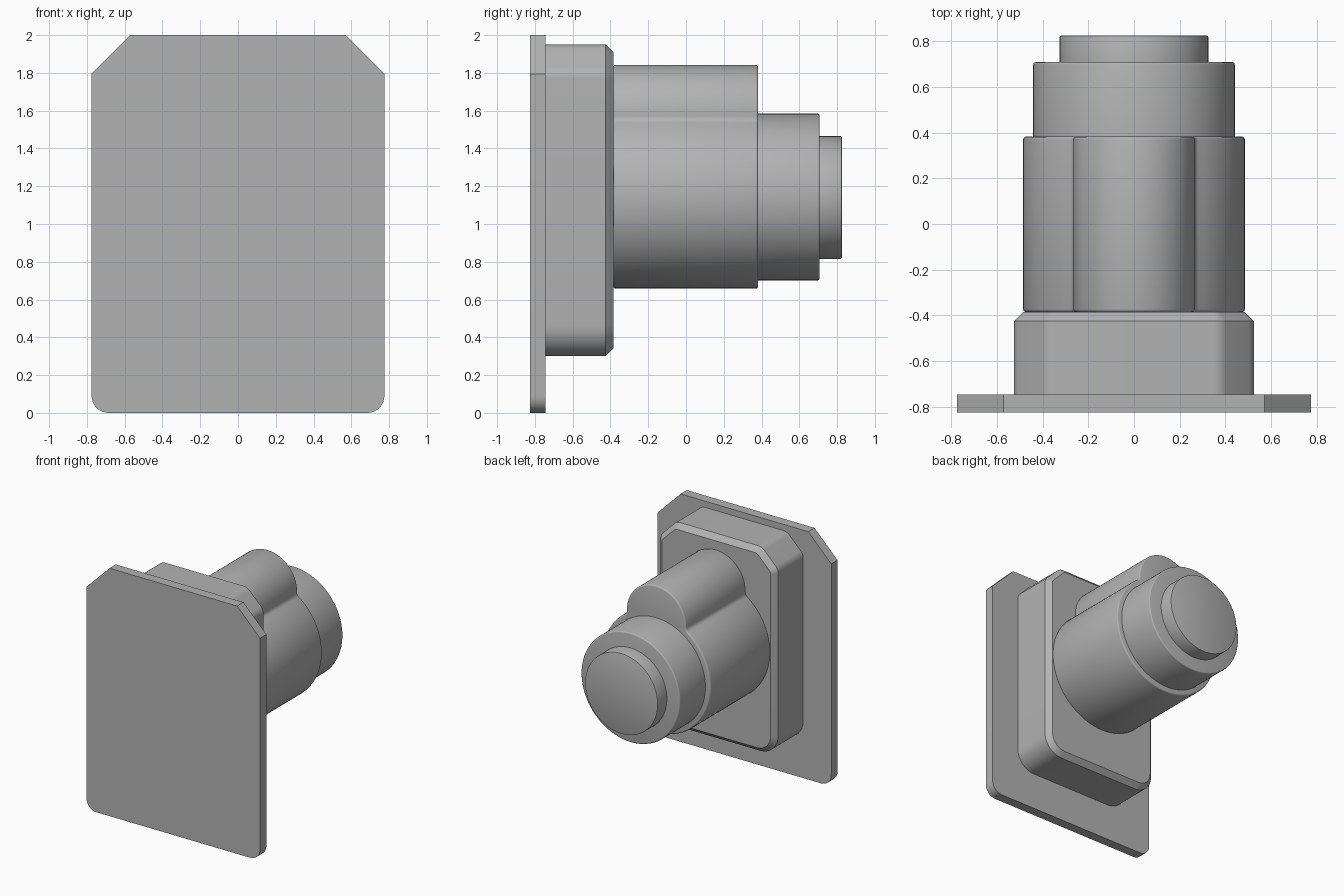
import bpy, bmesh
from math import sin, cos, tan, pi, atan2, acos, hypot
from mathutils import Vector

cube = bpy.data.objects.get("Cube")
if cube:
    bpy.data.objects.remove(cube, do_unlink=True)

# One plain grey finish
grey = bpy.data.materials.new("grey")
grey.use_nodes = True
COLOUR = (0.45, 0.45, 0.45, 1)
grey.diffuse_color = COLOUR
grey.node_tree.nodes["Principled BSDF"].inputs["Base Color"].default_value = COLOUR


def arc(cx, cz, r, a0, a1, n):
    return [(cx + r * cos(a0 + (a1 - a0) * i / n), cz + r * sin(a0 + (a1 - a0) * i / n))
            for i in range(n + 1)]


def rounded(corners):
    """Polygon outline from (x, z, radius) corners, each rounded by its radius."""
    out = []
    for i, (x, z, r) in enumerate(corners):
        p = Vector((x, z))
        if r == 0:
            out.append((x, z))
            continue
        a = (Vector(corners[i - 1][:2]) - p).normalized()
        b = (Vector(corners[(i + 1) % len(corners)][:2]) - p).normalized()
        half = a.angle(b) / 2
        c = p + (a + b).normalized() * r / sin(half)
        start = p + a * r / tan(half) - c
        a0 = atan2(start.y, start.x)
        out += arc(c.x, c.y, r, a0, a0 + pi - 2 * half, 8)
    return out


def prism(name, outline, y0, y1, bevel=0, segments=1, rims=()):
    """Extrude an x-z outline along y and bevel the chosen end rims."""
    bm = bmesh.new()
    base = bm.faces.new([bm.verts.new((x, y0, z)) for x, z in outline])
    new = bmesh.ops.extrude_face_region(bm, geom=[base], use_keep_orig=True)["geom"]
    bmesh.ops.translate(bm, vec=(0, y1 - y0, 0),
                        verts=[v for v in new if isinstance(v, bmesh.types.BMVert)])
    bmesh.ops.recalc_face_normals(bm, faces=bm.faces)
    edges = [e for e in bm.edges for y in rims
             if all(abs(v.co.y - y) < 1e-5 for v in e.verts)]
    if edges:
        bmesh.ops.bevel(bm, geom=edges, offset=bevel, segments=segments,
                        profile=0.5, affect='EDGES')
    mesh = bpy.data.meshes.new(name)
    bm.to_mesh(mesh)
    bm.free()
    mesh.materials.append(grey)
    obj = bpy.data.objects.new(name, mesh)
    bpy.context.collection.objects.link(obj)
    bpy.ops.object.select_all(action='DESELECT')
    obj.select_set(True)
    bpy.context.view_layer.objects.active = obj
    bpy.ops.object.shade_smooth_by_angle(angle=0.68)
    return obj


def panel(w, z0, z1, cut, r_top, r_bottom):
    """Upright panel with cut top corners and round bottom corners."""
    return rounded([(-w, z0, r_bottom), (w, z0, r_bottom), (w, z1 - cut, r_top),
                    (w - cut, z1, r_top), (cut - w, z1, r_top), (-w, z1 - cut, r_top)])


# Flange plate and the chamfered block behind it
prism("mounting_plate", panel(0.775, 0, 2, 0.205, 0, 0.09), -0.825, -0.745)
prism("base_block", panel(0.525, 0.3, 1.95, 0.145, 0.08, 0.16), -0.745, -0.385,
      0.04, 1, [-0.385])

# Barrel with an upper lobe, joined by small fillets
ZC, R, ZL, RL, F = 1.143, 0.485, 1.577, 0.265, 0.04
gap = ZL - ZC
reach = R + F
up = (gap ** 2 + reach ** 2 - (RL + F) ** 2) / (2 * gap)
fx, fz = (reach ** 2 - up ** 2) ** 0.5, ZC + up
main_a = atan2(up, fx)
lobe_a = atan2(fz - ZL, fx)
half = (arc(0, ZC, R, -pi / 2, main_a, 40)[:-1]
        + arc(fx, fz, F, main_a + pi, lobe_a + pi, 8)[:-1]
        + arc(0, ZL, RL, lobe_a, pi / 2, 24))
outline = half + [(-x, z) for x, z in half[-2:0:-1]]
prism("barrel", outline, -0.385, 0.382, 0.012, 3, [-0.385, 0.382])

# Stepped round end
prism("collar", arc(0, ZC, 0.441, 0, 2 * pi, 96)[:-1], 0.37, 0.708, 0.01, 3, [0.708])
prism("end_cap", arc(0, 1.14, 0.325, 0, 2 * pi, 96)[:-1], 0.70, 0.825, 0.006, 2, [0.825])
